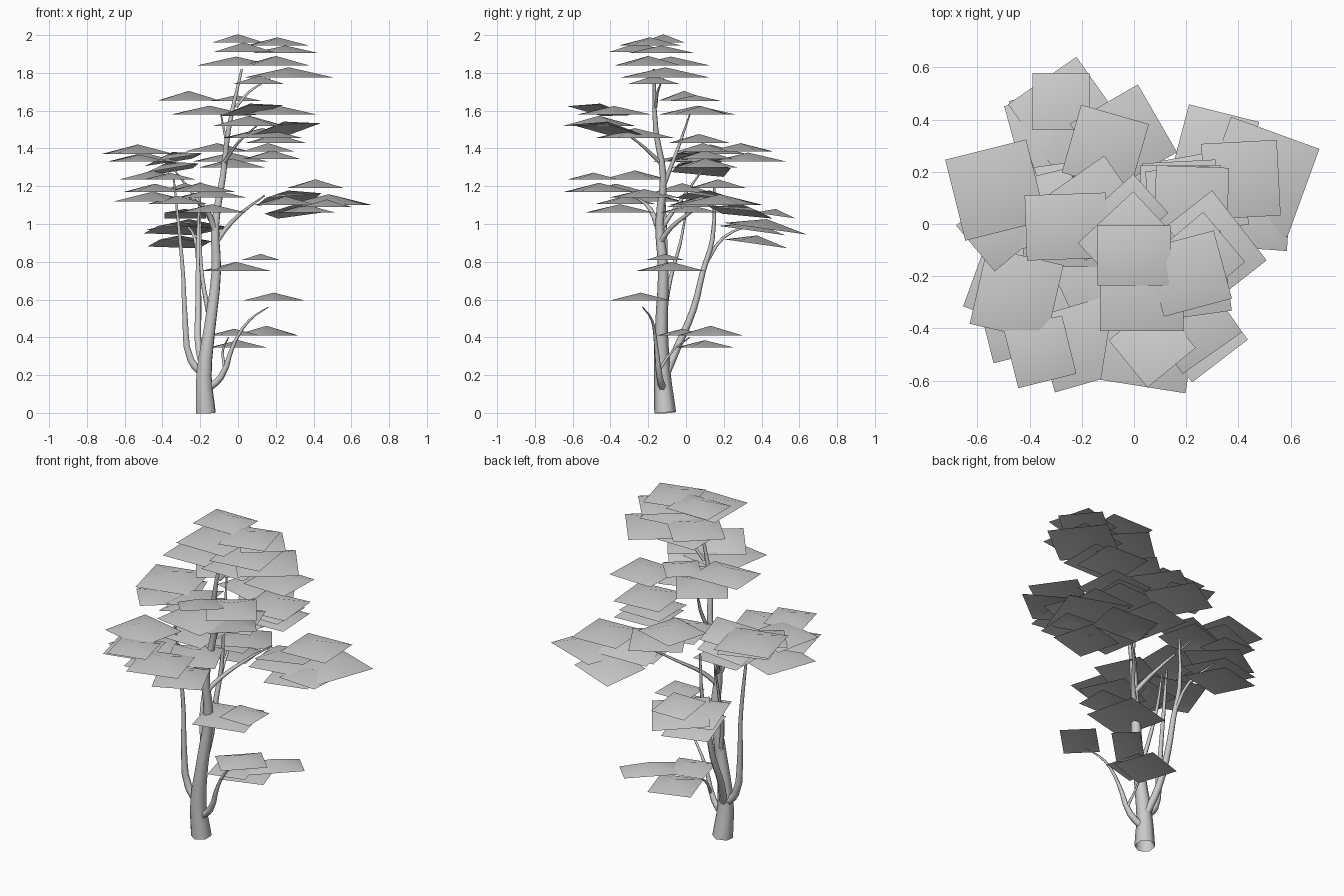
import bpy
import bmesh
from math import radians
from mathutils import Matrix, Vector, Euler

default_cube = bpy.data.objects.get("Cube")
if default_cube:
    bpy.data.objects.remove(default_cube, do_unlink=True)


def make_material(name, value):
    material = bpy.data.materials.new(name)
    material.use_nodes = True
    colour = (value, value, value, 1)
    material.diffuse_color = colour
    material.node_tree.nodes["Principled BSDF"].inputs["Base Color"].default_value = colour
    return material


plain_grey = make_material("plain grey", .6)


def add_branch(name, points):
    """Tapered round limb through points of x, y, z, radius."""
    curve = bpy.data.curves.new(name, "CURVE")
    curve.dimensions = "3D"
    curve.bevel_depth = 1
    curve.bevel_resolution = 1
    curve.resolution_u = 3
    spline = curve.splines.new("BEZIER")
    spline.bezier_points.add(len(points) - 1)
    for knot, (x, y, z, radius) in zip(spline.bezier_points, points):
        knot.co = (x, y, z)
        knot.radius = radius
        knot.handle_left_type = knot.handle_right_type = "AUTO"
    spline.use_smooth = True
    limb = bpy.data.objects.new(name, curve)
    bpy.context.collection.objects.link(limb)
    bpy.ops.object.select_all(action="DESELECT")
    limb.select_set(True)
    bpy.context.view_layer.objects.active = limb
    bpy.ops.object.convert(target="MESH")
    limb.data.materials.clear()
    limb.data.materials.append(plain_grey)


def add_foliage(name, cards, lean=(0, 0)):
    """Shallow open pyramids: x, y, rim height, width, turn and, if not square, depth.
    The lean tips all the cards of the group."""
    bm = bmesh.new()
    for x, y, z, width, turn, *depth in cards:
        place = (Matrix.Translation((x, y, z))
                 @ Euler((radians(lean[0]), radians(lean[1]), 0)).to_matrix().to_4x4()
                 @ Matrix.Rotation(radians(turn), 4, "Z"))
        half_x = width / 2
        half_y = depth[0] / 2 if depth else half_x
        rim = [bm.verts.new(place @ Vector((sx * half_x, sy * half_y, 0)))
               for sx, sy in ((-1, -1), (1, -1), (1, 1), (-1, 1))]
        peak = bm.verts.new(place @ Vector((0, 0, width * .16)))
        for i, corner in enumerate(rim):
            bm.faces.new((corner, rim[(i + 1) % len(rim)], peak)).smooth = True
    mesh = bpy.data.meshes.new(name)
    bm.to_mesh(mesh)
    bm.free()
    mesh.materials.append(plain_grey)
    leaves = bpy.data.objects.new(name, mesh)
    bpy.context.collection.objects.link(leaves)


# Trunk and secondary stems
add_branch("trunk", [(-.17, -.11, 0, .058), (-.18, -.125, .2, .045), (-.15, -.13, .45, .034),
                     (-.115, -.12, .75, .028), (-.12, -.14, 1, .023), (-.08, -.12, 1.25, .018),
                     (-.05, -.16, 1.5, .014), (.02, -.17, 1.82, .007)])
add_branch("left_stem", [(-.18, -.12, .2, .026), (-.25, -.12, .28, .021), (-.28, -.12, .5, .016),
                         (-.29, -.11, .72, .012), (-.31, -.11, .95, .01), (-.34, -.12, 1.24, .005)])
add_branch("rear_stem", [(-.18, -.1, .22, .022), (-.21, -.04, .36, .02), (-.21, .04, .55, .018),
                         (-.21, .09, .75, .015), (-.21, .14, .92, .012), (-.2, .15, 1.22, .006)])
add_branch("middle_stem", [(-.15, -.12, .5, .014), (-.19, -.08, .72, .011),
                           (-.2, -.03, .9, .008), (-.2, 0, 1.06, .005)])

# Side branches
add_branch("low_right_branch", [(-.17, -.12, .12, .022), (-.09, -.14, .19, .018),
                                (-.02, -.16, .37, .01), (.06, -.18, .49, .007), (.16, -.23, .56, .003)])
add_branch("low_twig", [(-.07, -.14, .23, .009), (-.08, -.07, .33, .006), (-.05, .02, .4, .003)])
add_branch("side_branch", [(-.12, -.14, .9, .016), (-.06, -.08, .98, .012),
                           (.02, .02, 1.06, .009), (.14, .13, 1.15, .004)])
add_branch("left_branch", [(-.12, -.14, .96, .018), (-.17, -.19, 1.08, .012), (-.26, -.26, 1.14, .005)])
add_branch("left_rear_branch", [(-.12, -.13, .98, .015), (-.18, -.06, 1.08, .01), (-.34, .09, 1.29, .004)])
add_branch("rear_twig", [(-.21, .1, .78, .01), (-.23, .2, .93, .009), (-.28, .36, 1, .004)])
add_branch("upper_rear_branch", [(-.09, -.12, 1.2, .013), (-.06, -.05, 1.38, .009), (-.09, .02, 1.58, .004)])
add_branch("front_branch", [(-.07, -.14, 1.33, .011), (0, -.25, 1.43, .007), (.1, -.38, 1.52, .004)])
add_branch("crown_twig", [(-.01, -.16, 1.62, .009), (.06, -.15, 1.7, .007), (.17, -.12, 1.77, .003)])

# Crown
add_foliage("crown_foliage", [
    (0, -.12, 1.96, .28, 0, .23), (.21, -.19, 1.945, .27, 15), (.03, -.25, 1.91, .32, 0),
    (.25, -.13, 1.905, .25, 40), (-.01, -.08, 1.84, .29, 43), (.2, -.2, 1.84, .31, 8),
    (.27, -.11, 1.775, .34, 38), (.11, -.17, 1.74, .28, 0)])

# Upper rear and middle layers
add_foliage("upper_foliage", [
    (-.26, -.01, 1.655, .31, 2, .25), (-.01, .05, 1.65, .2, 42), (-.15, .06, 1.58, .29, 35),
    (.22, .08, 1.58, .28, -2), (.2, .07, 1.43, .29, 5)])
add_foliage("front_foliage", [
    (.22, -.38, 1.58, .28, 35), (.06, -.46, 1.52, .33, -9), (.13, -.27, 1.455, .33, 20)])
add_foliage("tilted_front_foliage", [
    (.25, -.42, 1.5, .27, 38), (.07, -.46, 1.6, .24, 40)], lean=(-9, -9))
add_foliage("middle_foliage", [
    (-.11, .29, 1.385, .27, -16), (.16, .09, 1.385, .27, 0), (.18, .1, 1.345, .28, 3),
    (-.04, .33, 1.33, .3, 30), (-.03, .1, 1.3, .29, 12)])

# Left cluster, rear and front halves
add_foliage("left_rear_foliage", [
    (-.53, .13, 1.37, .32, 14), (-.52, -.02, 1.33, .23, 40), (-.5, .1, 1.33, .3, 20)])
add_foliage("tilted_left_foliage", [
    (-.34, .06, 1.34, .26, 14), (-.36, .08, 1.285, .28, 8)], lean=(-4, -10))
add_foliage("left_front_foliage", [
    (-.45, -.27, 1.235, .3, -13), (-.36, -.49, 1.235, .23, 14), (-.44, -.37, 1.17, .27, 14),
    (-.45, -.22, 1.12, .32, -20), (-.2, -.46, 1.17, .3, 16), (-.28, -.02, 1.17, .29, 0),
    (-.14, -.22, 1.14, .28, 25), (-.32, -.32, 1.105, .28, 10), (-.14, -.35, 1.06, .28, 25)])

# Right cluster
add_foliage("right_foliage", [
    (.41, .17, 1.19, .29, 3), (.48, .18, 1.1, .36, -20), (.47, .03, 1.09, .25, -4),
    (.25, .08, 1.1, .29, 10), (.36, .02, 1.06, .26, 15)])
add_foliage("tilted_right_foliage", [
    (.27, .12, 1.13, .3, 10), (.31, .29, 1.06, .28, -14)], lean=(-7, -6))

# Rear cluster, raised toward the trunk
add_foliage("rear_foliage", [
    (-.28, .47, 1.045, .22, 0), (-.26, .42, .975, .32, 35), (-.32, .35, .965, .29, 15),
    (-.31, .37, .895, .28, 14)], lean=(-8, 0))

# Low sprays
add_foliage("low_foliage", [
    (.12, -.11, .81, .2, 0), (-.01, -.08, .75, .31, 14), (.19, -.24, .595, .26, 45, .2),
    (-.02, -.02, .41, .22, 15), (.15, .13, .41, .32, 45, .16), (0, .1, .345, .25, 18)])
